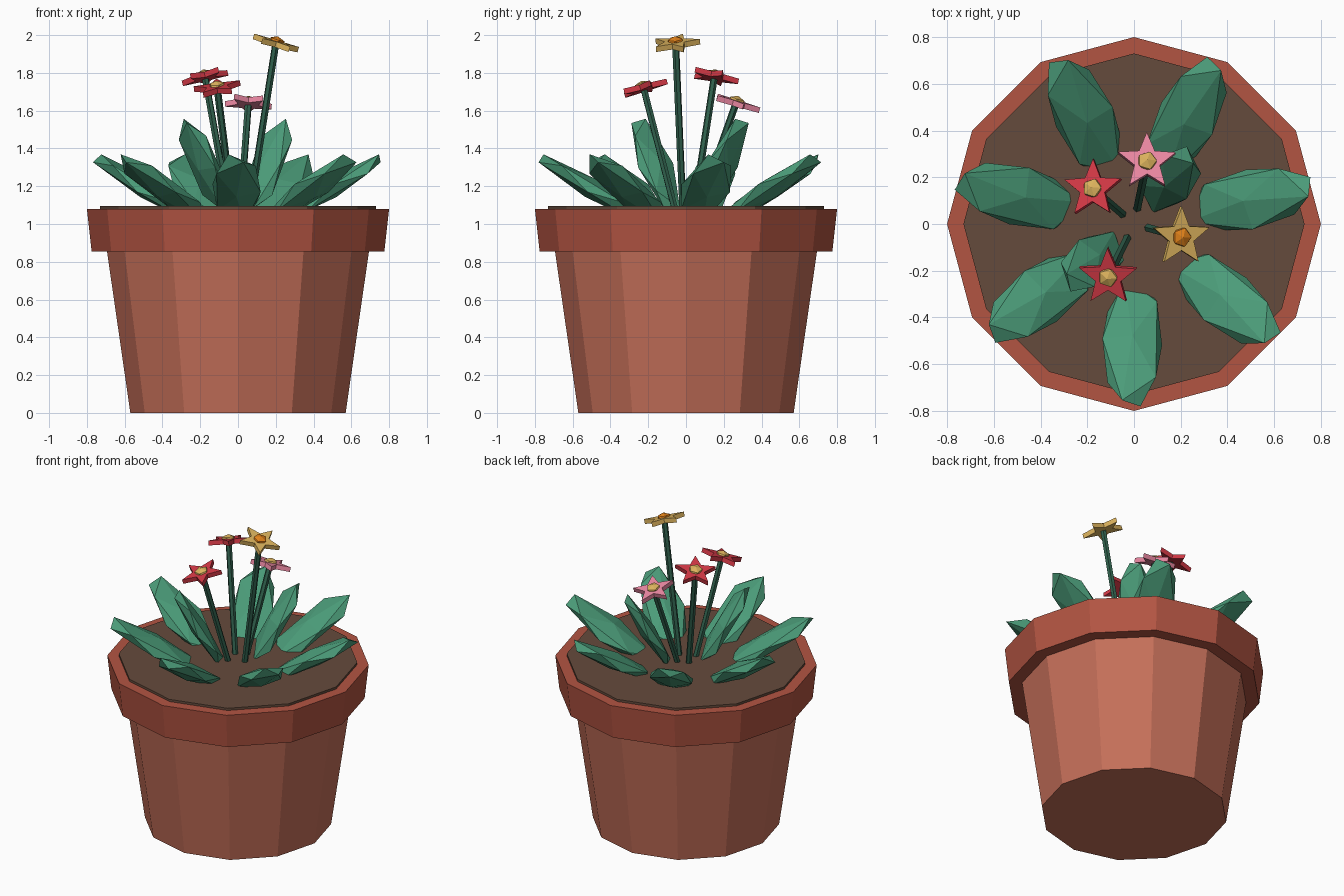
import bpy
from math import sin, cos, pi, radians
from mathutils import Vector, Matrix, Euler

if "Cube" in bpy.data.objects:
    bpy.data.objects.remove(bpy.data.objects["Cube"])


def material(name, rgb):
    m = bpy.data.materials.new(name)
    m.diffuse_color = (*rgb, 1)
    m.use_nodes = True
    m.node_tree.nodes["Principled BSDF"].inputs["Base Color"].default_value = m.diffuse_color
    return m


CLAY = material("clay", (0.56, 0.16, 0.10))
RIM = material("rim_clay", (0.45, 0.09, 0.055))
SOIL = material("soil", (0.13, 0.07, 0.045))
LEAF = material("leaf_green", (0.07, 0.33, 0.19))
STEM = material("stem_green", (0.03, 0.12, 0.075))
RED = material("red_petal", (0.65, 0.04, 0.06))
PINK = material("pink_petal", (0.85, 0.25, 0.37))
GOLD = material("gold_petal", (0.72, 0.45, 0.11))
ORANGE = material("orange_centre", (0.75, 0.22, 0.01))


def finish(name, mat):
    ob = bpy.context.object
    ob.name = name
    ob.data.materials.append(mat)
    return ob


def frustum(name, r0, r1, z0, z1, mat):
    bpy.ops.mesh.primitive_cone_add(vertices=12, radius1=r0, radius2=r1,
                                    depth=z1 - z0, location=(0, 0, (z0 + z1) / 2))
    return finish(name, mat)


def faceted_ball(name, matrix, size, mat):
    bpy.ops.mesh.primitive_ico_sphere_add(subdivisions=1, radius=1)
    ob = finish(name, mat)
    ob.matrix_world = matrix @ Matrix.Diagonal((*size, 1))
    return ob


def leaf(name, angle, dist, height, lift, size):
    a = radians(angle)
    rot = Matrix.Rotation(a - pi / 2, 4, 'Z') @ Matrix.Rotation(radians(lift), 4, 'X')
    loc = Matrix.Translation((dist * cos(a), dist * sin(a), height))
    faceted_ball(name, loc @ rot, size, LEAF)


def star(name, matrix, outer, inner, thick, mat):
    verts, n = [], 10
    for z in (-thick / 2, thick / 2):
        for i in range(n):
            r = inner if i % 2 else outer
            a = pi / 2 + i * pi / 5
            verts.append((r * cos(a), r * sin(a), z))
    faces = [tuple(range(n))[::-1], tuple(range(n, 2 * n))]
    faces += [(i, (i + 1) % n, n + (i + 1) % n, n + i) for i in range(n)]
    me = bpy.data.meshes.new(name)
    me.from_pydata(verts, [], faces)
    me.materials.append(mat)
    ob = bpy.data.objects.new(name, me)
    bpy.context.collection.objects.link(ob)
    ob.matrix_world = matrix


def flower(name, head, petal_mat, centre_mat):
    head = Vector(head)
    flat = Vector((head.x, head.y, 0))
    base = flat.normalized() * 0.06 + Vector((0, 0, 1.06))
    # stem
    d = head - base
    bpy.ops.mesh.primitive_cylinder_add(vertices=6, radius=0.019, depth=d.length,
                                        location=(head + base) / 2)
    ob = finish(name + "_stem", STEM)
    ob.rotation_euler = d.to_track_quat('Z', 'Y').to_euler()
    # star of petals and centre, leaning outward
    normal = flat.normalized() * 0.31 + Vector((0, 0, 1))
    tilt = Vector((0, 0, 1)).rotation_difference(normal).to_matrix().to_4x4()
    m = Matrix.Translation(head) @ tilt
    star(name + "_petals", m, 0.13, 0.057, 0.03, petal_mat)
    faceted_ball(name + "_centre", m @ Matrix.Translation((0, 0, 0.012)),
                 (0.046, 0.046, 0.028), centre_mat)


# pot
frustum("pot_body", 0.57, 0.70, 0, 0.90, CLAY)
frustum("pot_rim", 0.775, 0.80, 0.855, 1.08, RIM)
frustum("soil", 0.73, 0.73, 1.0, 1.095, SOIL)

# outer ring of leaves, then two upright inner leaves
for i in range(7):
    leaf(f"outer_leaf_{i + 1}", 12 + i * 360 / 7, 0.505, 1.19, 31, (0.143, 0.36, 0.055))
leaf("inner_leaf_1", 51, 0.245, 1.31, 60, (0.12, 0.32, 0.05))
leaf("inner_leaf_2", 222, 0.24, 1.31, 60, (0.12, 0.32, 0.05))

# flowers
flower("gold_flower", (0.20, -0.055, 1.955), GOLD, ORANGE)
flower("red_flower_1", (-0.175, 0.15, 1.78), RED, GOLD)
flower("red_flower_2", (-0.11, -0.225, 1.72), RED, GOLD)
flower("pink_flower", (0.055, 0.265, 1.64), PINK, GOLD)
